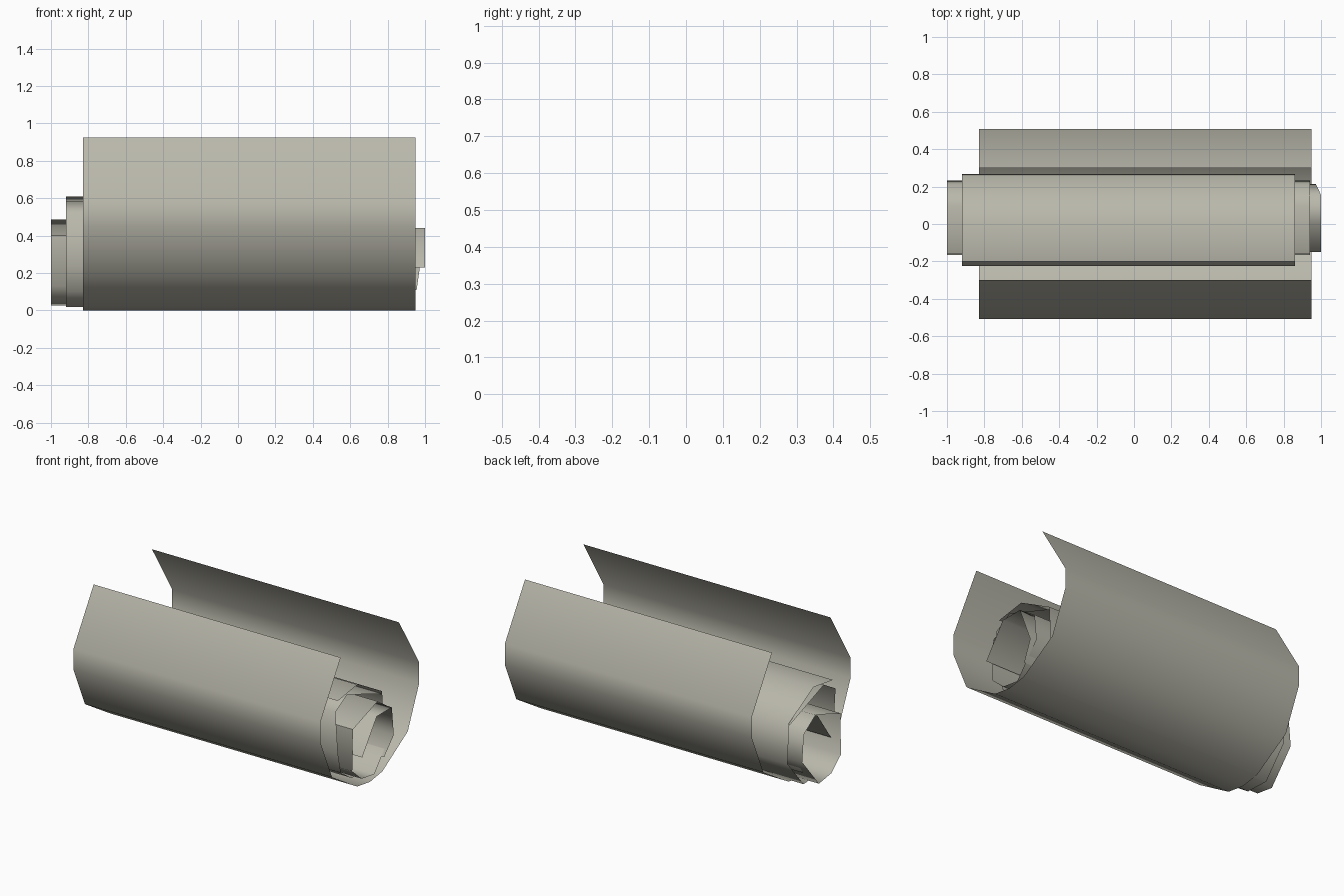
import bpy

if "Cube" in bpy.data.objects:
    bpy.data.objects.remove(bpy.data.objects["Cube"])

paper = bpy.data.materials.new("stone_grey")
paper.diffuse_color = (0.49, 0.48, 0.41, 1)
paper.use_nodes = True
paper.node_tree.nodes["Principled BSDF"].inputs["Base Color"].default_value = paper.diffuse_color


def rolled_sheet(name, profile, left, right):
    """Open (y, z) profile, counter-clockwise from +x, swept along x.
    right may be one number or one per profile point."""
    n = len(profile)
    ends = right if isinstance(right, list) else [right] * n
    verts = [(left, y, z) for y, z in profile]
    verts += [(x, y, z) for x, (y, z) in zip(ends, profile)]
    faces = [(i, i + 1, n + i + 1, n + i) for i in range(n - 1)]
    mesh = bpy.data.meshes.new(name)
    mesh.from_pydata(verts, [], faces)
    mesh.materials.append(paper)
    mesh.shade_smooth()
    obj = bpy.data.objects.new(name, mesh)
    bpy.context.collection.objects.link(obj)
    return obj


# Outer half-open sheet, mirrored about y = 0
half = [(-0.30, 0.925), (-0.508, 0.585), (-0.508, 0.45), (-0.39, 0.18), (-0.13, 0.02)]
rolled_sheet("outer_sheet", half + [(0, 0)] + [(-y, z) for y, z in reversed(half)], -0.83, 0.95)

# Middle sheet, overlapping itself at the top
rolled_sheet("middle_sheet", [
    (0.25, 0.455), (-0.105, 0.585), (-0.225, 0.515), (-0.20, 0.235), (-0.17, 0.10),
    (-0.06, 0.025), (0.105, 0.018), (0.268, 0.21), (0.255, 0.47), (0, 0.61), (-0.20, 0.58)],
    -0.92, 0.86)

# Inner sheet, one full turn with a seam
rolled_sheet("inner_sheet", [
    (-0.16, 0.40), (-0.167, 0.13), (-0.07, 0.045), (0.06, 0.025), (0.232, 0.23),
    (0.215, 0.405), (0.095, 0.486), (-0.16, 0.40)], -1.0, 0.94)

# Core flap with a slanted right end
rolled_sheet("core_flap", [
    (0.14, 0.11), (0.215, 0.23), (0.155, 0.44), (0.0, 0.44), (-0.15, 0.23)],
    -0.94, [0.955, 0.972, 1.0, 1.0, 1.0])
